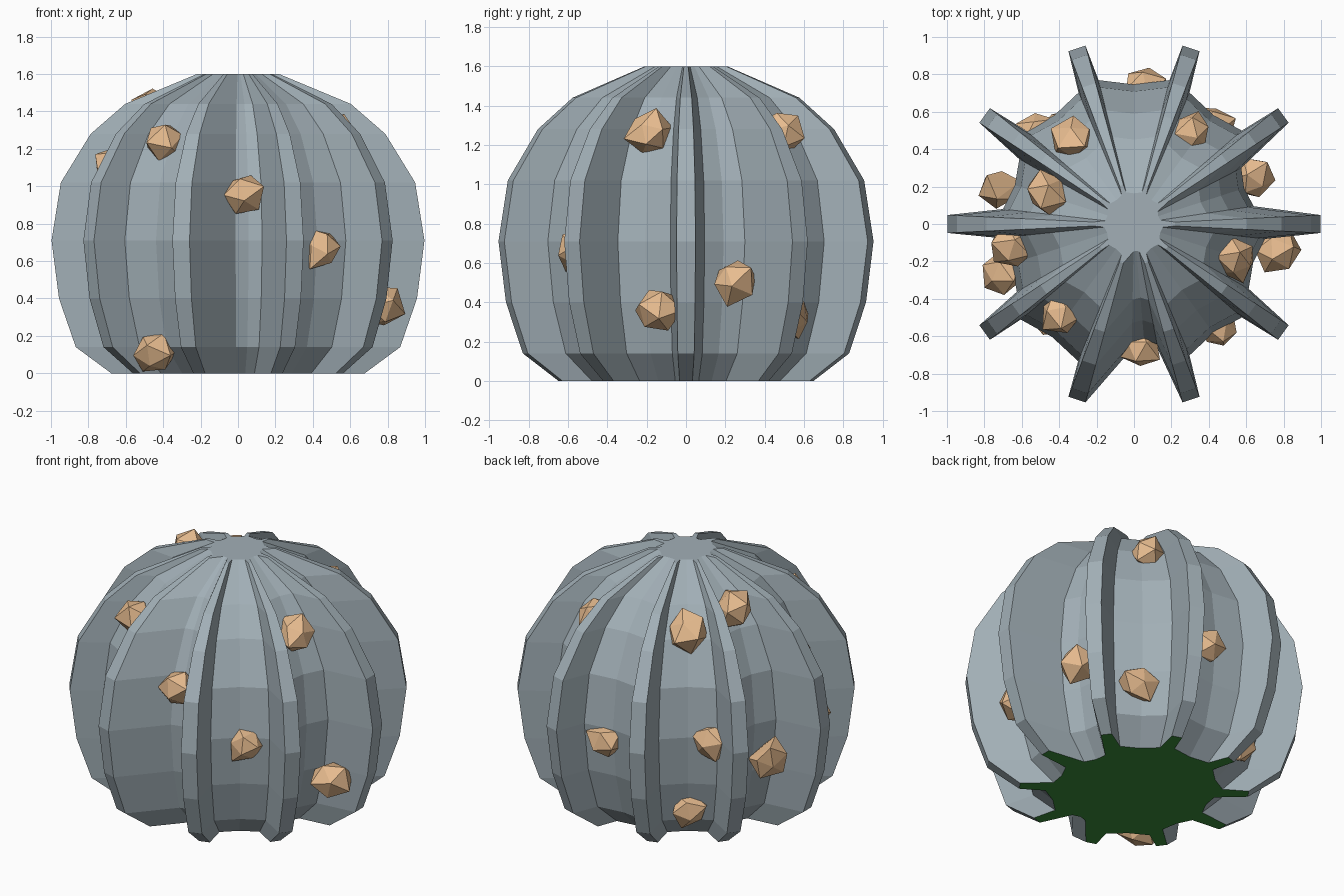
import bpy
import bmesh
import math
import random
from mathutils import Vector

random.seed(11)
cube = bpy.data.objects.get("Cube")
if cube:
    bpy.data.objects.remove(cube, do_unlink=True)


def make_material(name, color):
    mat = bpy.data.materials.new(name)
    mat.use_nodes = True
    mat.diffuse_color = (*color, 1)
    mat.node_tree.nodes["Principled BSDF"].inputs["Base Color"].default_value = (*color, 1)
    return mat


def finish(bm, name, materials):
    mesh = bpy.data.meshes.new(name)
    bm.to_mesh(mesh)
    bm.free()
    for mat in materials:
        mesh.materials.append(mat)
    obj = bpy.data.objects.new(name, mesh)
    bpy.context.collection.objects.link(obj)
    return obj


stone = make_material("blue grey shell", (0.36, 0.43, 0.47))
tan = make_material("tan nodule", (0.9, 0.565, 0.31))
green = make_material("dark green base", (0.042, 0.27, 0.045))

# Ribbed cross-section: a narrow rib, then a groove with a shallow V floor
RIBS = 10
STEP = 2 * math.pi / RIBS
groove_radius = [0.64, 0.76, 0.79, 0.76, 0.70, 0.72, 0.79, 0.68, 0.76, 0.70]
FRONT_GROOVE = 7


def rib_point(index, radius, offset):
    a = index * STEP
    return Vector((radius * math.cos(a) - offset * math.sin(a),
                   radius * math.sin(a) + offset * math.cos(a)))


section = []
for i, r in enumerate(groove_radius):
    tip = 0.997 if i % 5 == 0 else 0.987
    flare = 0.055 + (0.8 - r) * 0.25
    # The front groove has one long sloping wall
    if i == FRONT_GROOVE:
        near = rib_point(i, r - 0.04, flare + 0.11)
    else:
        near = rib_point(i, r, flare)
    far = rib_point(i + 1, r, -flare)
    section += [rib_point(i, tip, -0.048), rib_point(i, tip, 0.048),
                near, (near + far) * 0.485, far]

# Shell: the section scaled along a domed profile of (radius, height)
profile = [(0.68, 0), (0.87, 0.14), (0.96, 0.40), (1.0, 0.71),
           (0.95, 1.02), (0.79, 1.28), (0.605, 1.44), (0.22, 1.6)]
bm = bmesh.new()
rings = [[bm.verts.new((p.x * s, p.y * s, z)) for p in section] for s, z in profile]
count = len(section)
for low, high in zip(rings, rings[1:]):
    for j in range(count):
        k = (j + 1) % count
        bm.faces.new((low[j], low[k], high[k], high[j]))
bm.faces.new(rings[-1])
bottom = bm.faces.new(list(reversed(rings[0])))
bottom.material_index = 1
finish(bm, "ribbed_shell", [stone, green])

# Faceted nodules lodged in the grooves
spots = [(0.03, -0.65, 0.96), (0.45, -0.56, 0.67), (0.76, -0.14, 0.36),
         (0.55, -0.19, 1.26), (0.63, 0.24, 0.51), (0.31, 0.49, 1.27),
         (0.41, 0.53, 0.33), (0.05, 0.73, 0.62), (-0.32, 0.45, 1.32),
         (-0.52, 0.49, 0.69), (-0.38, 0.51, 0.22), (-0.72, 0.19, 0.52),
         (-0.47, 0.17, 1.40), (-0.65, -0.12, 1.10), (-0.70, -0.27, 0.66),
         (-0.39, -0.47, 1.24), (-0.45, -0.48, 0.11)]
for n, spot in enumerate(spots):
    bm = bmesh.new()
    bmesh.ops.create_icosphere(bm, subdivisions=1, radius=0.118)
    turn = random.uniform(0, math.tau)
    lean = Vector((0, 0, 1)).rotation_difference(
        Vector((math.cos(turn), math.sin(turn), 1)))
    for v in bm.verts:
        v.co *= random.uniform(0.78, 1.2)
        v.co.rotate(lean)
        v.co.z = max(v.co.z, 0.01 - spot[2])
    # Merge a few corners for larger, blunter facets
    bmesh.ops.remove_doubles(bm, verts=bm.verts, dist=0.1)
    hull = bmesh.ops.convex_hull(bm, input=bm.verts)
    loose = [v for v in bm.verts if not v.link_faces]
    bmesh.ops.delete(bm, geom=loose, context="VERTS")
    bmesh.ops.recalc_face_normals(bm, faces=bm.faces)
    rock = finish(bm, f"nodule_{n + 1}", [tan])
    rock.location = spot
